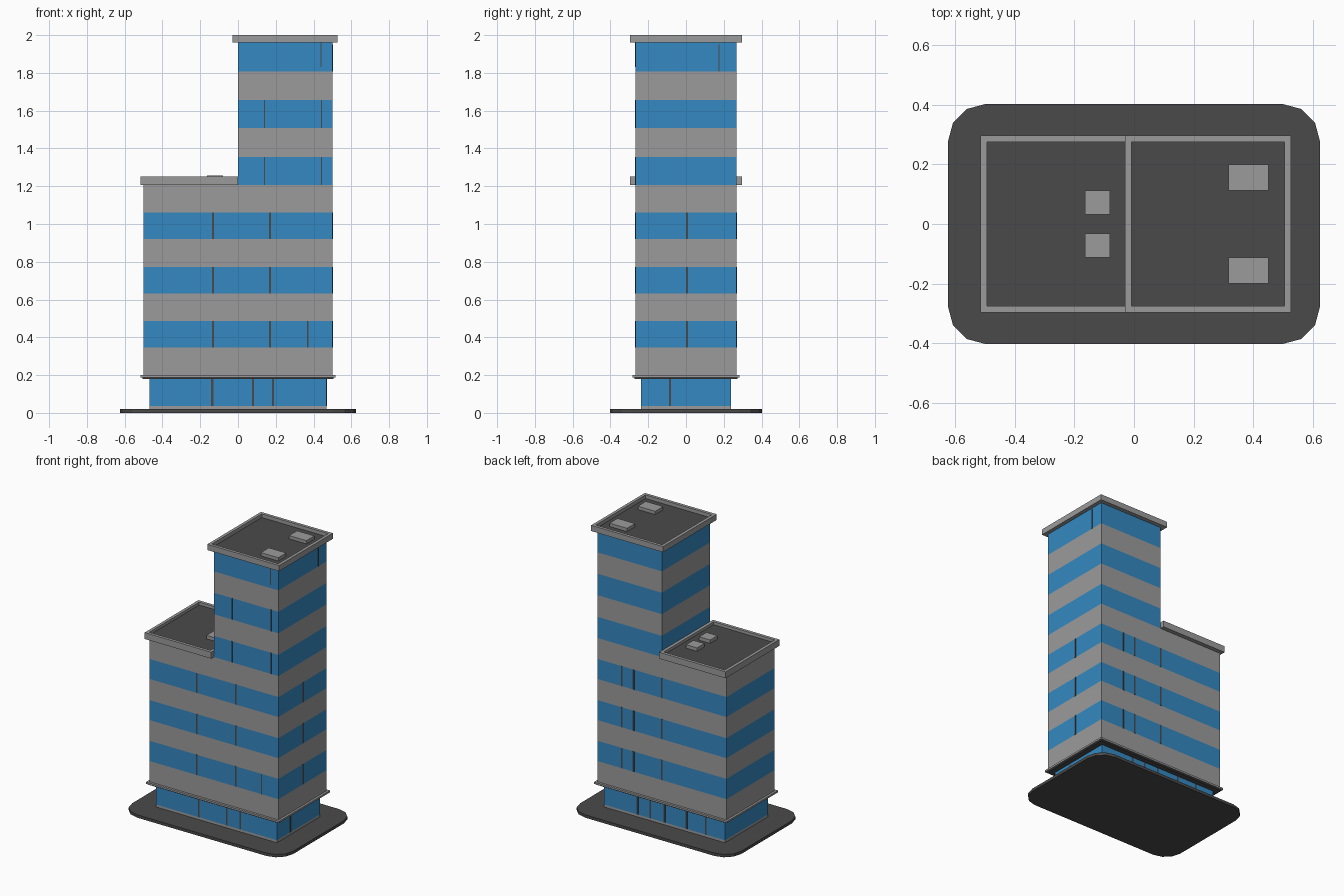
import bpy, bmesh, math

if "Cube" in bpy.data.objects:
    bpy.data.objects.remove(bpy.data.objects["Cube"])


def material(name, rgb):
    m = bpy.data.materials.new(name)
    m.diffuse_color = (*rgb, 1)
    m.use_nodes = True
    m.node_tree.nodes["Principled BSDF"].inputs["Base Color"].default_value = m.diffuse_color
    return m


GREY = material("concrete grey", (0.33, 0.33, 0.33))
BLUE = material("window blue", (0.035, 0.25, 0.54))
DARK = material("asphalt dark", (0.068, 0.068, 0.068))


def finish(name, bm, mats):
    bmesh.ops.recalc_face_normals(bm, faces=bm.faces)
    me = bpy.data.meshes.new(name)
    bm.to_mesh(me)
    bm.free()
    for m in mats:
        me.materials.append(m)
    ob = bpy.data.objects.new(name, me)
    bpy.context.collection.objects.link(ob)
    return ob


def prism(name, outline, levels, mats, bands=None):
    """Stack of outline rings; bands gives the material index of each storey."""
    bm = bmesh.new()
    rings = [[bm.verts.new((x, y, z)) for x, y in outline] for z in levels]
    n = len(outline)
    for k in range(len(levels) - 1):
        for i in range(n):
            j = (i + 1) % n
            f = bm.faces.new((rings[k][i], rings[k][j], rings[k + 1][j], rings[k + 1][i]))
            f.material_index = bands[k] if bands else 0
    bm.faces.new(rings[0][::-1])
    bm.faces.new(rings[-1])
    return finish(name, bm, mats)


def rect(x0, x1, y0, y1):
    return [(x0, y0), (x1, y0), (x1, y1), (x0, y1)]


def box(name, x0, x1, y0, y1, z0, z1, mat):
    return prism(name, rect(x0, x1, y0, y1), [z0, z1], [mat])


def roof(name, x0, x1, y, z0, z1, depth):
    """Parapet slab with a sunken dark deck."""
    bm = bmesh.new()
    lo = [bm.verts.new((a, b, z0)) for a, b in rect(x0, x1, -y, y)]
    hi = [bm.verts.new((a, b, z1)) for a, b in rect(x0, x1, -y, y)]
    for i in range(4):
        j = (i + 1) % 4
        bm.faces.new((lo[i], lo[j], hi[j], hi[i]))
    bm.faces.new(lo[::-1])
    deck = bm.faces.new(hi)
    bm.normal_update()
    bmesh.ops.inset_region(bm, faces=[deck], thickness=0.03)
    bmesh.ops.inset_region(bm, faces=[deck], thickness=0.0005)
    for v in deck.verts:
        v.co.z -= depth
    deck.material_index = 1
    return finish(name, bm, [GREY, DARK])


# Pavement slab with three-segment rounded corners
pavement = []
for cx, cy, start in ((0.5, 0.278, 0), (-0.5, 0.278, 90), (-0.5, -0.278, 180), (0.5, -0.278, 270)):
    for s in range(4):
        a = math.radians(start + 30 * s)
        pavement.append((cx + 0.125 * math.cos(a), cy + 0.125 * math.sin(a)))
prism("pavement", pavement, [0, 0.02], [DARK])

# Recessed ground floor and the ledge above it
prism("ground_floor", rect(-0.468, 0.468, -0.237, 0.237), [0.02, 0.037, 0.185],
      [GREY, BLUE], [0, 1])
box("ledge_soffit", -0.505, 0.505, -0.273, 0.273, 0.18, 0.187, DARK)
box("ledge", -0.515, 0.515, -0.283, 0.283, 0.187, 0.2, GREY)

# Banded main block and tower
HY = 0.267
prism("main_block", rect(-0.5, 0.5, -HY, HY),
      [0.2, 0.345, 0.487, 0.632, 0.772, 0.92, 1.06, 1.207], [GREY, BLUE], [0, 1, 0, 1, 0, 1, 0])
prism("tower", rect(0, 0.5, -HY, HY),
      [1.207, 1.355, 1.507, 1.657, 1.807, 1.962], [BLUE, GREY], [0, 1, 0, 1, 0])

# Roofs with parapets
roof("lower_roof", -0.515, 0, 0.297, 1.207, 1.252, 0.02)
roof("tower_roof", -0.03, 0.527, 0.297, 1.96, 2.0, 0.025)

# Rooftop units, mirrored front to back
for side in (-1, 1):
    a, b = sorted((side * 0.032, side * 0.113))
    box("lower_roof_unit", -0.165, -0.08, a, b, 1.23, 1.256, GREY)
    a, b = sorted((side * 0.112, side * 0.2))
    box("tower_roof_unit", 0.317, 0.452, a, b, 1.974, 1.998, GREY)


# Thin dark window posts on the facades
def posts(face, places, z0, z1, hx, hy, w=0.006):
    for p in places:
        a, b, t = p - w, p + w, 0.002
        lims = {"front": (a, b, -hy - t, -hy + t), "back": (a, b, hy - t, hy + t),
                "right": (hx - t, hx + t, a, b)}[face]
        box("window_post_" + face, *lims, z0, z1, DARK)


posts("front", (-0.137, 0.08, 0.185), 0.037, 0.18, 0.468, 0.237)
posts("back", (-0.32, -0.17, 0.0, 0.11, 0.21), 0.037, 0.18, 0.468, 0.237)
posts("right", (-0.085,), 0.037, 0.18, 0.468, 0.237)
for z0, z1 in ((0.345, 0.487), (0.632, 0.772), (0.92, 1.06)):
    posts("front", (-0.132, 0.17), z0, z1, 0.5, HY)
    posts("back", (0.0, 0.22, 0.31), z0, z1, 0.5, HY)
    posts("right", (0.005,), z0, z1, 0.5, HY)
posts("front", (0.37,), 0.345, 0.487, 0.5, HY, 0.004)
for z0, z1 in ((1.207, 1.355), (1.507, 1.657)):
    posts("front", (0.14, 0.443), z0, z1, 0.5, HY, 0.003)
posts("front", (0.44,), 1.83, 1.96, 0.5, HY, 0.003)
posts("right", (0.175,), 1.807, 1.95, 0.5, HY, 0.003)
